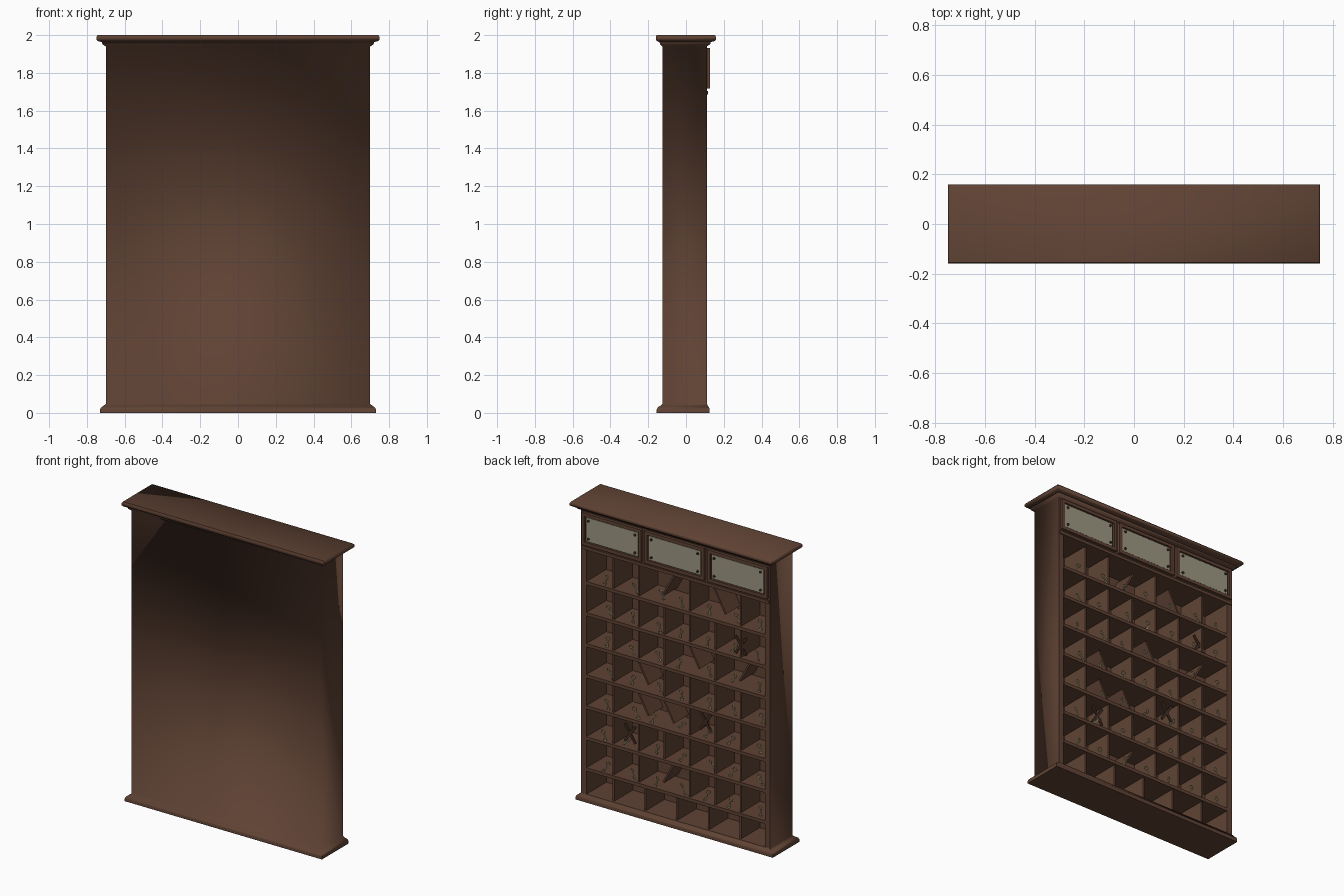
import bpy, bmesh, math, random
from mathutils import Matrix, Vector

random.seed(4)
cube = bpy.data.objects.get("Cube")
if cube:
    bpy.data.objects.remove(cube, do_unlink=True)


def material(name, rgb):
    m = bpy.data.materials.new(name)
    m.use_nodes = True
    m.diffuse_color = (*rgb, 1)
    bsdf = next(n for n in m.node_tree.nodes if n.type == 'BSDF_PRINCIPLED')
    bsdf.inputs["Base Color"].default_value = (*rgb, 1)
    return m


wood = material("brown wood", (0.115, 0.055, 0.034))
dark = material("dark wood", (0.06, 0.028, 0.018))
metal = material("tarnished metal", (0.34, 0.32, 0.23))
brass = material("pale brass", (0.52, 0.48, 0.26))


def finish(name, bm, mat, smooth=None):
    bmesh.ops.recalc_face_normals(bm, faces=bm.faces)
    me = bpy.data.meshes.new(name)
    bm.to_mesh(me)
    bm.free()
    me.materials.append(mat)
    if smooth:
        for p in me.polygons:
            p.use_smooth = True
        me.set_sharp_from_angle(angle=math.radians(smooth))
    ob = bpy.data.objects.new(name, me)
    bpy.context.collection.objects.link(ob)
    return ob


def add_box(bm, x, y, z, turn=Matrix()):
    """Box from (low, high) ranges, turned about its own centre."""
    size = [b - a for a, b in (x, y, z)]
    mid = Vector([(a + b) / 2 for a, b in (x, y, z)])
    bmesh.ops.create_cube(bm, size=1,
                          matrix=Matrix.Translation(mid) @ turn @ Matrix.Diagonal((*size, 1)))


def boxes(name, mat, items):
    bm = bmesh.new()
    for it in items:
        add_box(bm, *it)
    return finish(name, bm, mat)


HALF, FRONT, BACK = 0.70, -0.125, 0.11
INNER, WALL = 0.66, -0.10

# Carcass: moulded plinth, plain body and cornice in one loft, open at the rear
bm = bmesh.new()
profile = [(.03, 0), (.03, .018), (.025, .029), (.012, .037), (0, .048),
           (0, 1.94), (.018, 1.952), (.021, 1.963), (.04, 1.968), (.05, 1.976),
           (.05, 1.99), (.043, 2.0)]
rings = []
for i, (o, z) in enumerate(profile):
    low = i < 5
    x, y0, y1 = HALF + o, FRONT - o * (1 if low else .7), BACK + o * (.5 if low else 1)
    rings.append([bm.verts.new(c) for c in ((-x, y0, z), (x, y0, z), (x, y1, z), (-x, y1, z))])
for i, (a, b) in enumerate(zip(rings, rings[1:])):
    for k in range(4):
        if i == 4 and k == 2:
            continue
        n = (k + 1) % 4
        bm.faces.new((a[k], a[n], b[n], b[k]))
bm.faces.new(rings[0])
bm.faces.new(rings[-1])
finish("carcass", bm, wood, 60)

# Lining of the open rear side
boxes("side_walls", wood, [((s * .68 - .019, s * .68 + .019), (FRONT + .005, BACK), (.03, 1.945))
                           for s in (-1, 1)])
boxes("inner_panel", wood, [((-INNER, INNER), (FRONT + .005, WALL), (.03, 1.945))])
boxes("floor_board", wood, [((-INNER, INNER), (WALL, BACK), (.02, .048))])
boxes("header_board", wood, [((-.695, .695), (WALL, .107), (1.70, 1.945))])
boxes("header_rail", wood, [((-.695, .695), (WALL, .117), (1.685, 1.705))])

# Shelves and their pigeonhole dividers
THICK = 0.022
levels = [1.46 - .2077 * i for i in range(7)]
boxes("shelves", wood, [((-INNER, INNER), (WALL, BACK), (z - THICK / 2, z + THICK / 2))
                        for z in levels])
PITCH = 2 * INNER / 7
items, fallen = [], []
tops = [1.69] + levels
for row, z in enumerate(levels):
    for col in range(1, 7):
        x = -INNER + PITCH * col
        span = (z + THICK / 2, tops[row] - THICK / 2)
        if random.random() < .12:
            turn = Matrix.Rotation(random.choice((-1, 1)) * .5, 4, 'Y')
            fallen.append(((x - .006, x + .006), (WALL, .05), (span[0] + .01, span[1] - .01), turn))
        else:
            items.append(((x - .006, x + .006), (WALL, .095), span))
for k in range(-2, 3):
    x = .235 * k
    items.append(((x - .006, x + .006), (WALL, .095), (.045, levels[-1])))
boxes("dividers", wood, items)
boxes("loose_dividers", wood, fallen)

# Crossed scraps of broken wood
scraps = []
for x, z in ((.36, .52), (-.46, 1.33), (-.2, .75)):
    for a in (-.6, .6):
        scraps.append(((x - .008, x + .008), (.07, .08), (z - .07, z + .07),
                       Matrix.Rotation(a, 4, 'Y')))
boxes("broken_scraps", dark, scraps)


# Keys resting at the front of every pigeonhole
def add_key(bm, place, length):
    ring, r, tube = [], .013, .0035
    for i in range(8):
        a = math.tau * i / 8
        loop = []
        for j in range(4):
            b = math.tau * j / 4
            d = r + tube * math.cos(b)
            loop.append(bm.verts.new(place @ Vector((d * math.cos(a), tube * math.sin(b),
                                                     d * math.sin(a)))))
        ring.append(loop)
    for i in range(8):
        p, q = ring[i], ring[(i + 1) % 8]
        for j in range(4):
            bm.faces.new((p[j], q[j], q[(j + 1) % 4], p[(j + 1) % 4]))
    parts = [((0, 0, -r - length / 2), (.006, .006, length)),
             ((.009, 0, -r - length + .005), (.016, .005, .007)),
             ((.008, 0, -r - length + .018), (.013, .005, .006))]
    for c, s in parts:
        bmesh.ops.create_cube(bm, size=1, matrix=place @ Matrix.Translation(c)
                              @ Matrix.Diagonal((*s, 1)))


bm = bmesh.new()
for z in levels:
    for col in range(7):
        x = -INNER + PITCH * (col + .5) - .035 + random.uniform(-.02, .02)
        tilt = Matrix.Rotation(random.uniform(-.7, .7), 4, 'Y') \
            @ Matrix.Rotation(random.uniform(-.5, .5), 4, 'Z')
        place = Matrix.Translation((x, random.uniform(.07, .095), z + .07)) @ tilt
        add_key(bm, place, random.uniform(.035, .06))
finish("keys", bm, brass)

# Three framed name plates with corner screws on the header
rails, backs, plates = [], [], []
screws = bmesh.new()
for cx in (-.465, 0, .465):
    w, z0, z1, t = .222, 1.718, 1.932, .022
    rails += [((cx - w, cx + w), (.10, .126), (z, z + t)) for z in (z0, z1 - t)]
    rails += [((x, x + t), (.10, .126), (z0 + t, z1 - t)) for x in (cx - w, cx + w - t)]
    backs.append(((cx - w + t, cx + w - t), (.10, .112), (z0 + t, z1 - t)))
    plates.append(((cx - .192, cx + .192), (.112, .12), (1.745, 1.905)))
    for sx in (-1, 1):
        for sz in (-1, 1):
            m = Matrix.Translation((cx + sx * .172, .122, 1.825 + sz * .06)) \
                @ Matrix.Rotation(math.pi / 2, 4, 'X')
            bmesh.ops.create_cone(screws, cap_ends=True, segments=10, radius1=.008,
                                  radius2=.008, depth=.012, matrix=m)
boxes("plate_frames", wood, rails)
boxes("plate_backings", dark, backs)
boxes("name_plates", metal, plates)
finish("plate_screws", screws, dark)
